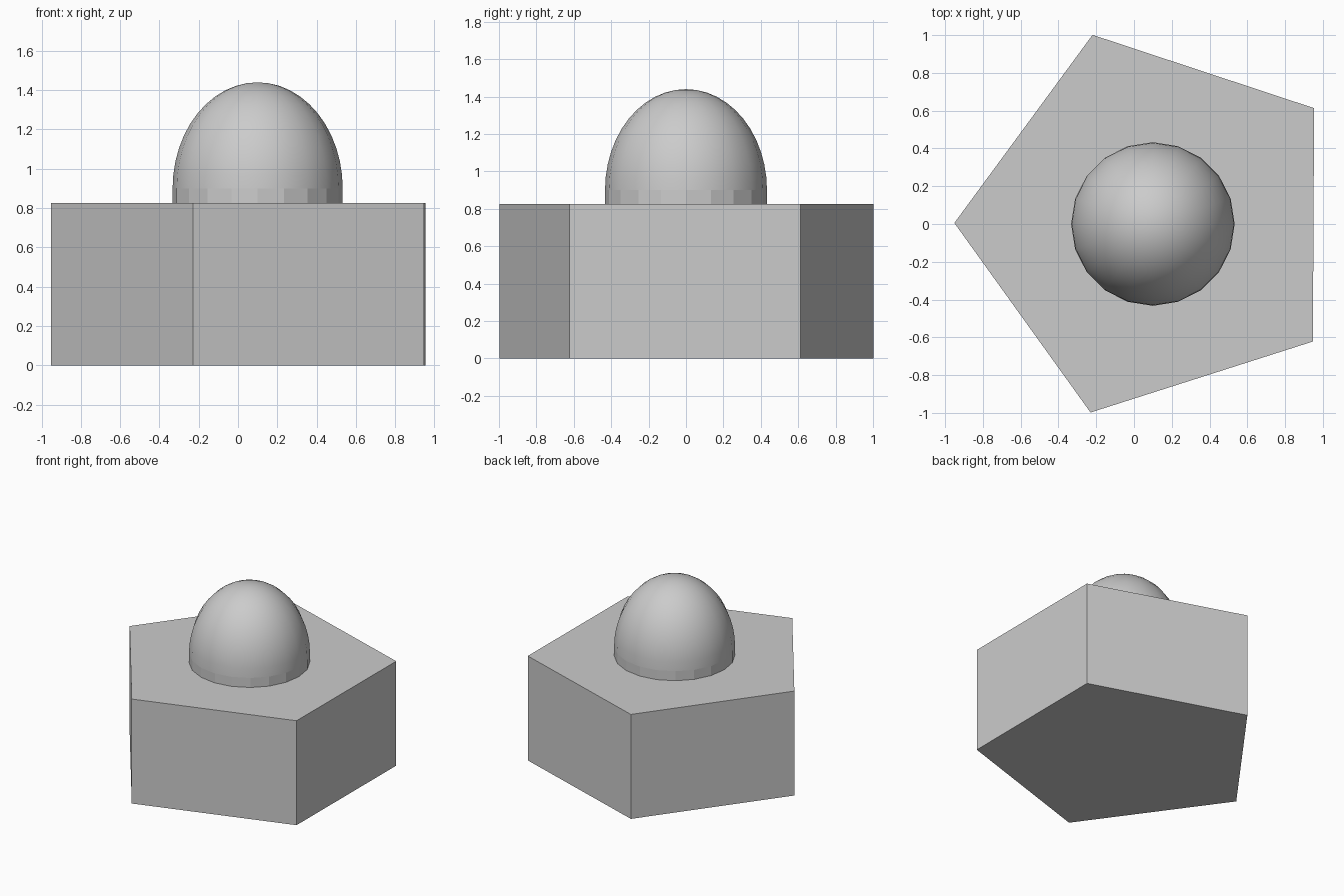
import bpy
import bmesh
import math

cube = bpy.data.objects.get("Cube")
if cube:
    bpy.data.objects.remove(cube, do_unlink=True)

CENTRE_X = 0.1
BASE_TOP = 0.825
BAND_TOP = 0.9
DOME_TOP = 1.44
RADIUS = 0.433
SIDES = 20

grey = bpy.data.materials.new("plain grey")
grey.use_nodes = True
colour = (0.6, 0.6, 0.6, 1)
grey.diffuse_color = colour
grey.node_tree.nodes["Principled BSDF"].inputs["Base Color"].default_value = colour


def prism(name, sides, radius, bottom, top, turn):
    """Upright flat-sided prism with its first corner at the given angle."""
    bm = bmesh.new()
    corners = []
    for i in range(sides):
        a = turn + math.tau * i / sides
        corners.append(bm.verts.new((CENTRE_X + radius * math.cos(a), radius * math.sin(a), bottom)))
    floor = bm.faces.new(corners)
    lid = bmesh.ops.extrude_face_region(bm, geom=[floor], use_keep_orig=True)
    moved = [v for v in lid["geom"] if isinstance(v, bmesh.types.BMVert)]
    bmesh.ops.translate(bm, verts=moved, vec=(0, 0, top - bottom))
    bmesh.ops.recalc_face_normals(bm, faces=bm.faces)
    return finish(name, bm)


def finish(name, bm):
    mesh = bpy.data.meshes.new(name)
    bm.to_mesh(mesh)
    bm.free()
    mesh.materials.append(grey)
    obj = bpy.data.objects.new(name, mesh)
    bpy.context.collection.objects.link(obj)
    return obj


# Five-sided block and the faceted collar on it
prism("pentagon_base", 5, 1.051, 0, BASE_TOP, math.pi - math.radians(0.3))
prism("dome_collar", SIDES, RADIUS, BASE_TOP - 0.01, BAND_TOP, 0)

# Smooth, slightly tall dome: upper half of a stretched sphere
bm = bmesh.new()
bmesh.ops.create_uvsphere(bm, u_segments=SIDES, v_segments=24, radius=RADIUS)
lower = [v for v in bm.verts if v.co.z < -0.01]
bmesh.ops.delete(bm, geom=lower, context="VERTS")
stretch = (DOME_TOP - BAND_TOP) / RADIUS
for v in bm.verts:
    v.co.x += CENTRE_X
    v.co.z = BAND_TOP + v.co.z * stretch
for f in bm.faces:
    f.smooth = True
finish("dome", bm)
